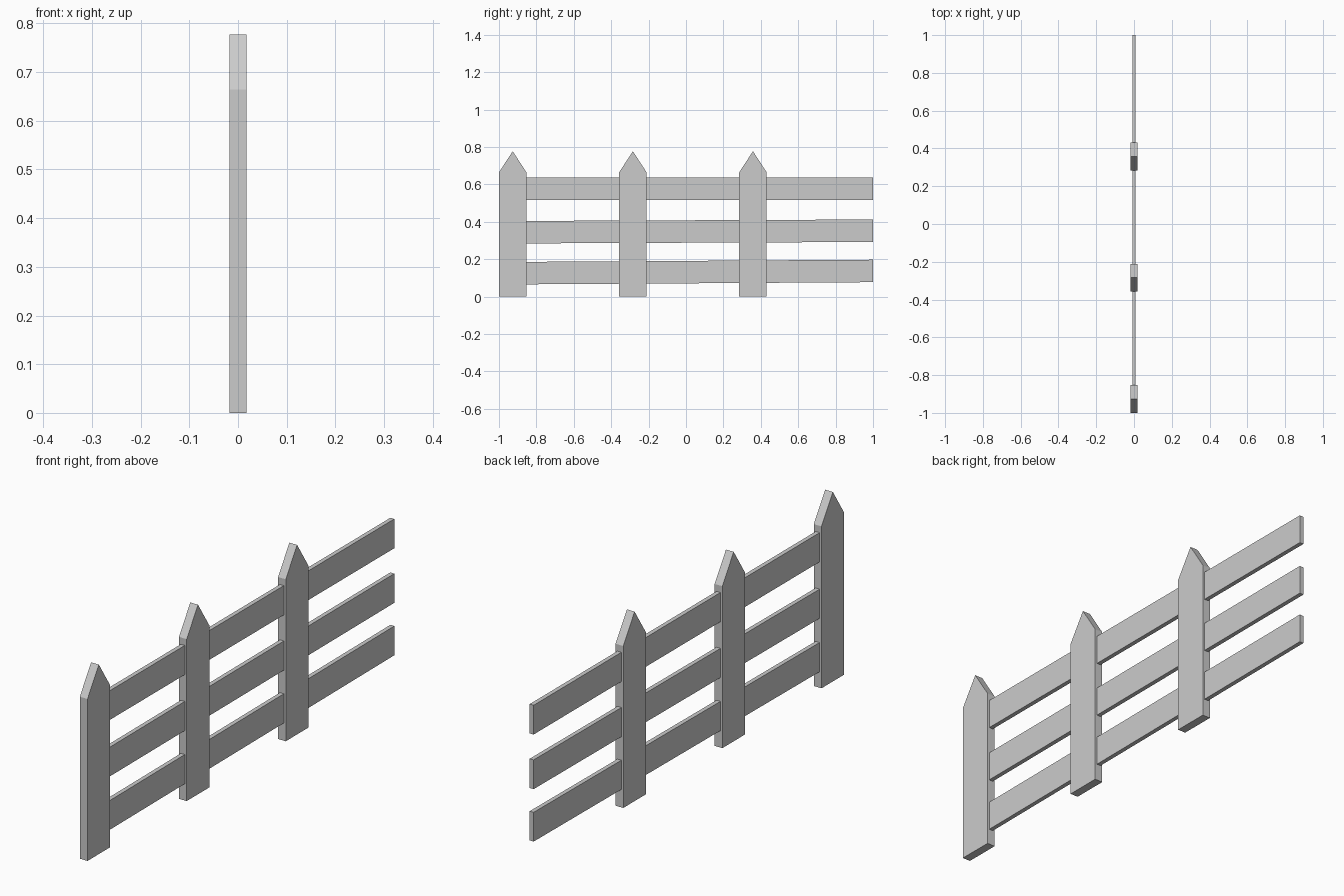
import bpy
import bmesh

cube = bpy.data.objects.get("Cube")
if cube:
    bpy.data.objects.remove(cube, do_unlink=True)

# One plain grey for the whole fence
GREY = (0.6, 0.6, 0.6, 1.0)
grey = bpy.data.materials.new("fence grey")
grey.use_nodes = True
grey.diffuse_color = GREY
grey.node_tree.nodes["Principled BSDF"].inputs["Base Color"].default_value = GREY


def plank(name, outline, thickness):
    """Extrude a (y, z) outline along x, centred on x = 0."""
    bm = bmesh.new()
    face = bm.faces.new([bm.verts.new((-thickness / 2, y, z)) for y, z in outline])
    result = bmesh.ops.extrude_face_region(bm, geom=[face])
    moved = [v for v in result["geom"] if isinstance(v, bmesh.types.BMVert)]
    bmesh.ops.translate(bm, verts=moved, vec=(thickness, 0, 0))
    bmesh.ops.recalc_face_normals(bm, faces=bm.faces)
    mesh = bpy.data.meshes.new(name)
    bm.to_mesh(mesh)
    bm.free()
    mesh.materials.append(grey)
    obj = bpy.data.objects.new(name, mesh)
    bpy.context.collection.objects.link(obj)
    return obj


# Pointed posts
HALF = 0.0735
SHOULDER, PEAK = 0.664, 0.777
for name, y in (("front", -0.9265), ("middle", -0.284), ("back", 0.358)):
    plank(f"{name}_post",
          [(y - HALF, 0), (y + HALF, 0), (y + HALF, SHOULDER),
           (y, PEAK), (y - HALF, SHOULDER)], 0.035)

# Rails, the lower two rising slightly towards the back
RAIL_HEIGHT = 0.12
START, END = -0.93, 1.0
for name, z0, z1 in (("bottom", 0.065, 0.077), ("middle", 0.284, 0.292),
                     ("top", 0.516, 0.516)):
    plank(f"{name}_rail",
          [(START, z0), (END, z1), (END, z1 + RAIL_HEIGHT),
           (START, z0 + RAIL_HEIGHT)], 0.018)
